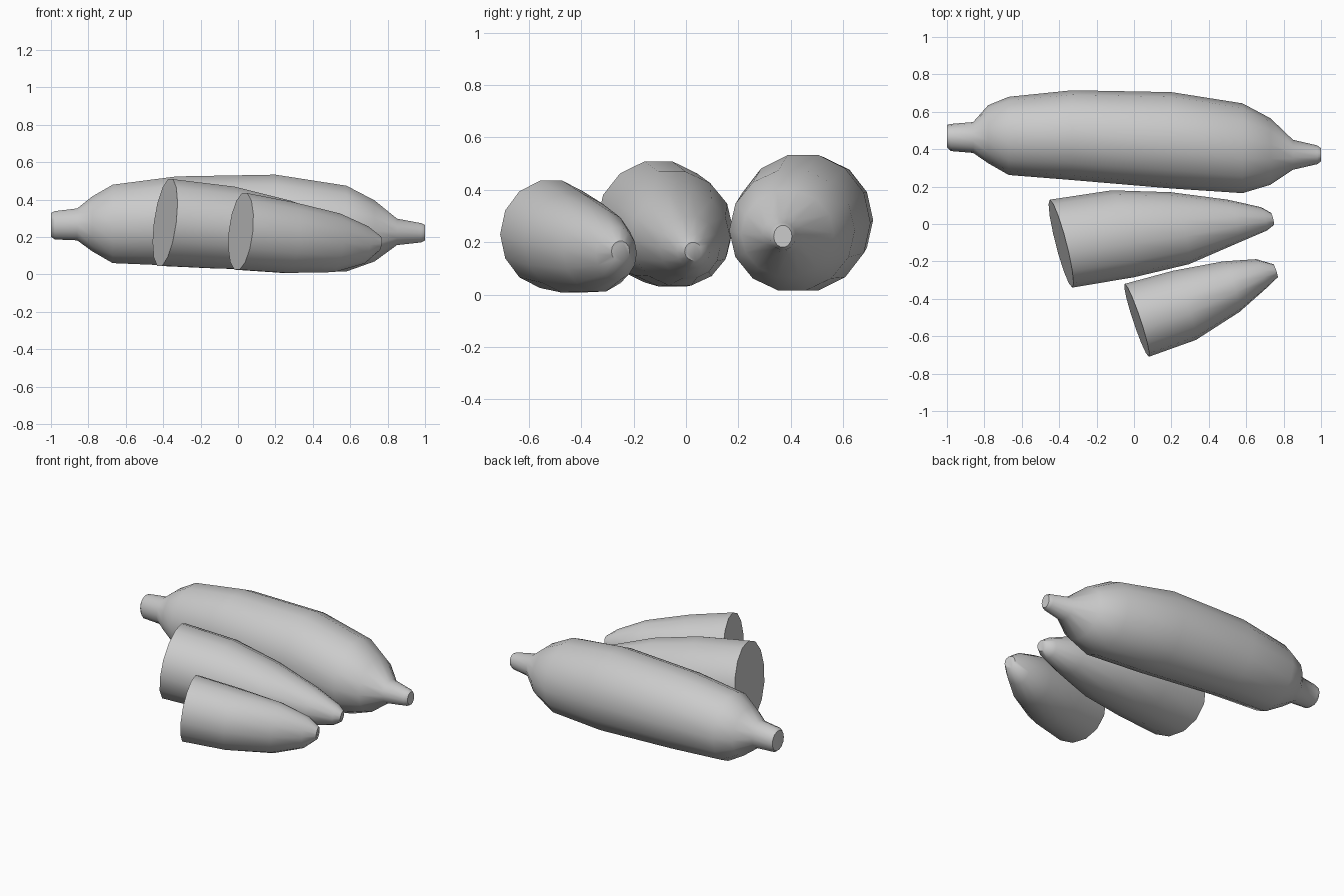
import bpy, bmesh, math

cube = bpy.data.objects.get("Cube")
if cube:
    bpy.data.objects.remove(cube, do_unlink=True)

skin = bpy.data.materials.new("plain grey")
skin.use_nodes = True
grey = (0.6, 0.6, 0.6, 1)
skin.diffuse_color = grey
skin.node_tree.nodes["Principled BSDF"].inputs["Base Color"].default_value = grey


def loft(name, sections, lean_y=0.0, lean_z=0.0, sides=14):
    """Skin oval rings given as (x, y low, y high, z low, z high); lean slants the rings."""
    bm = bmesh.new()
    rings = []
    for x, y0, y1, z0, z1 in sections:
        ring = []
        for i in range(sides):
            a = math.tau * i / sides
            dy = (y1 - y0) / 2 * math.cos(a)
            dz = (z1 - z0) / 2 * math.sin(a)
            ring.append(bm.verts.new((x + lean_y * dy + lean_z * dz,
                                      (y0 + y1) / 2 + dy, (z0 + z1) / 2 + dz)))
        rings.append(ring)
    for a, b in zip(rings, rings[1:]):
        for i in range(sides):
            j = (i + 1) % sides
            bm.faces.new((a[i], a[j], b[j], b[i]))
    bm.faces.new(rings[0])
    bm.faces.new(rings[-1])
    bmesh.ops.recalc_face_normals(bm, faces=bm.faces)
    mesh = bpy.data.meshes.new(name)
    bm.to_mesh(mesh)
    bm.free()
    mesh.materials.append(skin)
    obj = bpy.data.objects.new(name, mesh)
    bpy.context.collection.objects.link(obj)
    bpy.ops.object.select_all(action='DESELECT')
    obj.select_set(True)
    bpy.context.view_layer.objects.active = obj
    bpy.ops.object.shade_smooth_by_angle(angle=math.radians(50))
    return obj


# Whole vegetable with a stub at each end
loft("whole_vegetable", [
    (-1.0, .41, .53, .20, .33), (-.98, .39, .535, .185, .34),
    (-.86, .38, .545, .18, .355), (-.78, .325, .635, .12, .42),
    (-.67, .262, .68, .055, .485), (-.33, .235, .715, .04, .53),
    (.2, .19, .705, .008, .54), (.58, .165, .645, .01, .48),
    (.73, .21, .565, .065, .40), (.85, .29, .45, .155, .30),
    (.98, .32, .42, .17, .275), (1.0, .335, .405, .18, .265)])

# Longer cut piece
loft("long_cut_piece", [
    (-.39, -.34, .13, .04, .515), (-.06, -.285, .18, .025, .475),
    (.245, -.215, .17, .03, .40), (.53, -.10, .13, .06, .30),
    (.695, -.035, .09, .10, .23), (.74, -.005, .06, .13, .20)],
    lean_y=-.255, lean_z=.125)

# Shorter cut piece
loft("short_cut_piece", [
    (.015, -.71, -.32, .02, .44), (.27, -.62, -.25, .003, .39),
    (.52, -.47, -.20, .008, .33), (.68, -.345, -.188, .055, .26),
    (.757, -.285, -.215, .125, .205)],
    lean_y=-.33, lean_z=.1)
